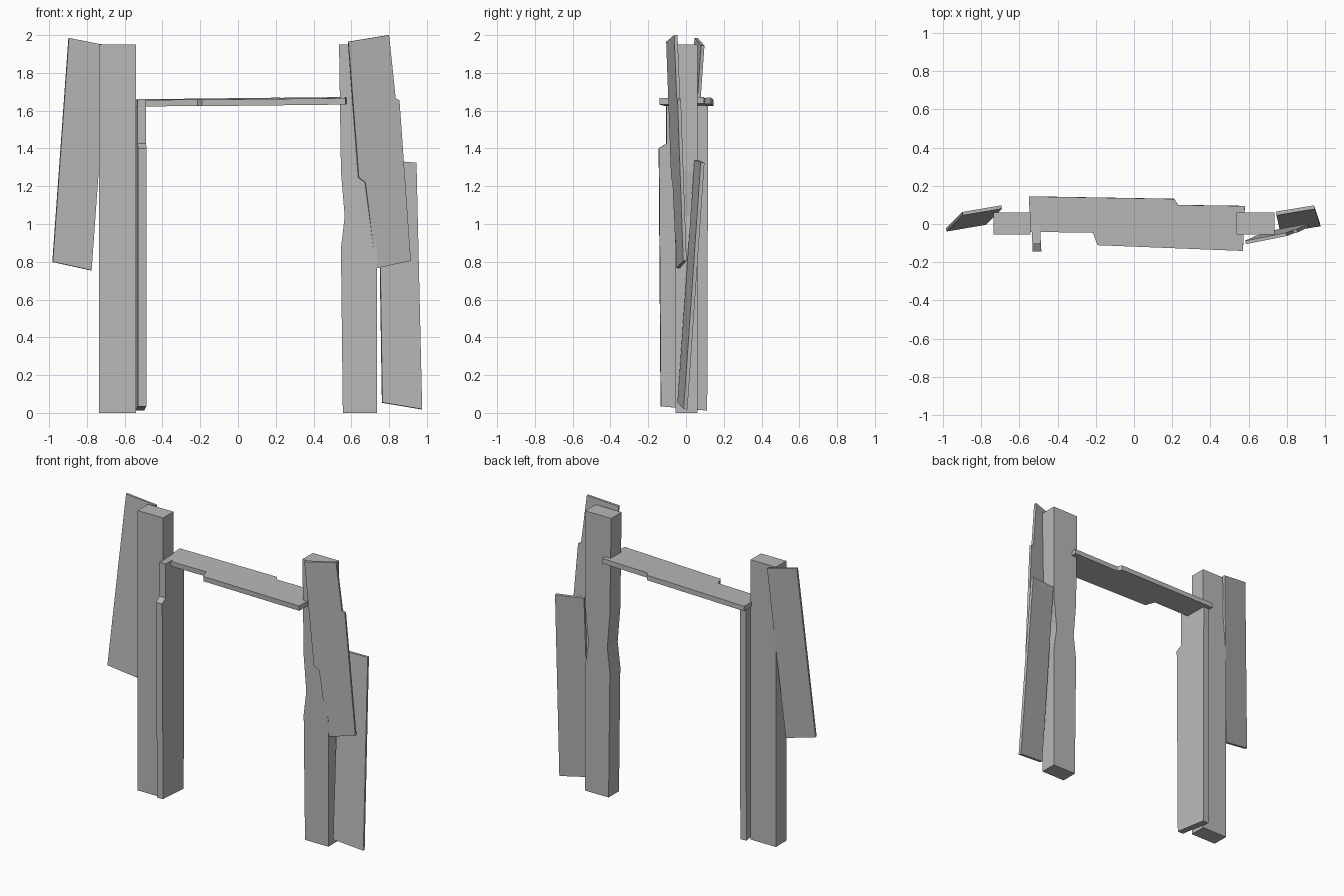
import bpy
import bmesh
from mathutils import Vector

cube = bpy.data.objects.get("Cube")
if cube:
    bpy.data.objects.remove(cube, do_unlink=True)

# One plain grey for the whole frame
grey = bpy.data.materials.new("plain grey")
grey.use_nodes = True
colour = (0.48, 0.48, 0.48, 1)
grey.diffuse_color = colour
grey.node_tree.nodes["Principled BSDF"].inputs["Base Color"].default_value = colour


def board(name, axis, outline, base, slope, thick):
    """Solid board: a 2D outline on a tilted plane, thickened along +axis.

    The depth on the plane is base + slope . (point - first outline point)."""
    bm = bmesh.new()
    first = Vector(outline[0])
    verts = []
    for p in outline:
        co = list(p)
        co.insert(axis, base + Vector(slope).dot(Vector(p) - first))
        verts.append(bm.verts.new(co))
    face = bm.faces.new(verts)
    face.normal_update()
    shift = face.normal * thick
    if shift[axis] < 0:
        shift = -shift
    new = bmesh.ops.extrude_face_region(bm, geom=[face], use_keep_orig=True)["geom"]
    bmesh.ops.translate(bm, vec=shift, verts=[g for g in new if isinstance(g, bmesh.types.BMVert)])
    bmesh.ops.recalc_face_normals(bm, faces=bm.faces)
    mesh = bpy.data.meshes.new(name)
    bm.to_mesh(mesh)
    bm.free()
    mesh.materials.append(grey)
    obj = bpy.data.objects.new(name, mesh)
    bpy.context.collection.objects.link(obj)
    return obj


X, Y, Z = 0, 1, 2

# Upright posts, the left one pinched at mid height
board("right_post", Y, [(-0.735, 0), (-0.54, 0), (-0.54, 1.95), (-0.735, 1.95)],
      -0.055, (0, 0), 0.115)
board("left_post", Y, [(0.555, 0), (0.735, 0), (0.735, 0.87), (0.71, 1.04),
                       (0.735, 1.28), (0.735, 1.95), (0.535, 1.95),
                       (0.545, 1.28), (0.565, 1.04), (0.545, 0.87)],
      -0.055, (0, 0), 0.115)

# Upright jamb plank with a broken front corner
board("jamb_plank", X, [(-0.135, 0.035), (0.11, 0.012), (0.115, 1.65),
                        (-0.105, 1.662), (-0.105, 1.425), (-0.145, 1.4)],
      -0.53, (-0.05, 0), 0.045)

# Lintel plank with stepped edges
board("lintel_plank", Z, [(-0.55, 0.145), (0.21, 0.132), (0.23, 0.1), (0.58, 0.095),
                          (0.57, -0.14), (-0.19, -0.11), (-0.215, -0.045), (-0.54, -0.04)],
      1.626, (0.012, 0.025), 0.034)

# Leaning side planks
board("right_side_plank", Y, [(-0.895, 1.985), (-0.69, 1.945), (-0.775, 0.755), (-0.98, 0.8)],
      0.045, (0.182, 0.058), 0.018)
board("left_front_plank", Y, [(0.585, 1.965), (0.8, 2), (0.835, 1.665), (0.855, 1.655),
                              (0.915, 0.805), (0.73, 0.765), (0.675, 1.22), (0.64, 1.245)],
      -0.105, (0.2, -0.021), 0.018)
board("left_rear_plank", Y, [(0.745, 1.34), (0.945, 1.325), (0.975, 0.02), (0.765, 0.055)],
      0.045, (0.17, 0.073), 0.02)
